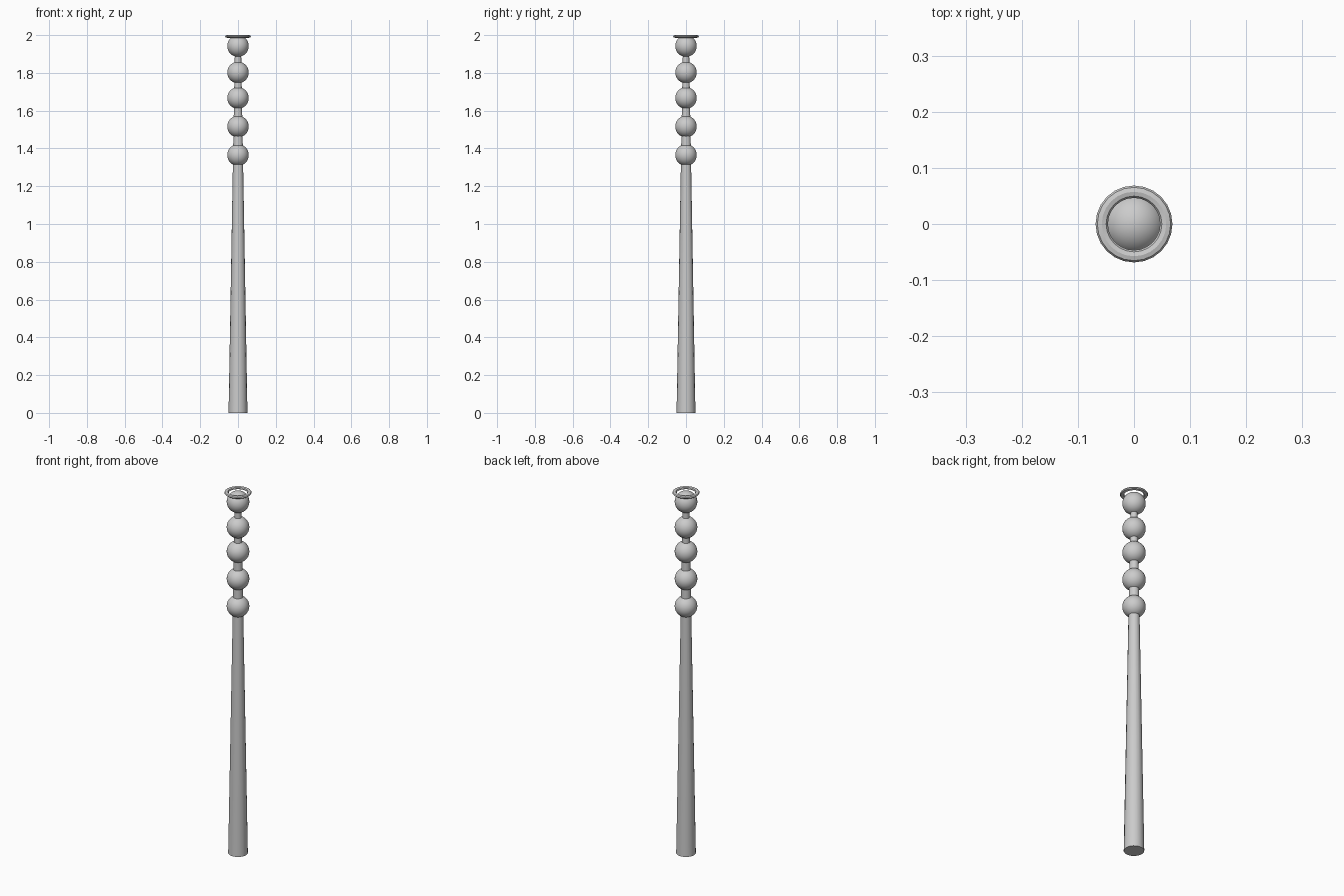
import bpy

if "Cube" in bpy.data.objects:
    bpy.data.objects.remove(bpy.data.objects["Cube"])


def finish(name, smooth=True):
    ob = bpy.context.object
    ob.name = name
    if smooth:
        bpy.ops.object.shade_smooth_by_angle()
    return ob


# Tapered shaft running up through the beads
SHAFT_H = 1.95
bpy.ops.mesh.primitive_cone_add(vertices=16, radius1=0.05, radius2=0.016,
                                depth=SHAFT_H, location=(0, 0, SHAFT_H / 2))
finish("shaft")

# Five round beads
for i, z in enumerate((1.365, 1.516, 1.667, 1.802, 1.942)):
    bpy.ops.mesh.primitive_uv_sphere_add(segments=32, ring_count=16,
                                         radius=0.057, location=(0, 0, z))
    finish(f"bead_{i + 1}")

# Flattened ring around the top
bpy.ops.mesh.primitive_torus_add(major_segments=24, minor_segments=8,
                                 major_radius=0.0575, minor_radius=0.011,
                                 location=(0, 0, 1.993))
ring = finish("top_ring")
ring.scale.z = 0.64
